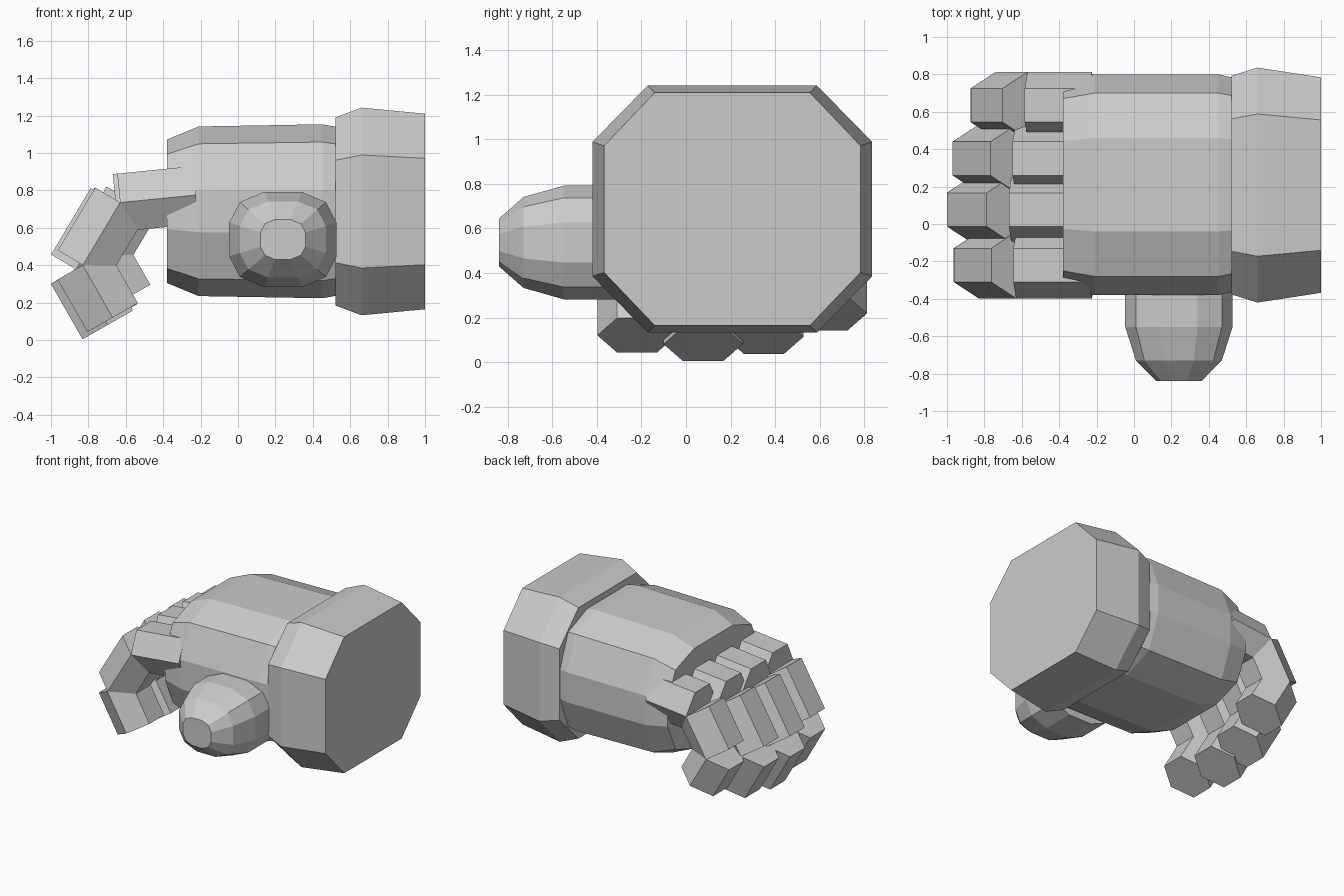
import bpy, bmesh
from mathutils import Vector

cube = bpy.data.objects.get("Cube")
if cube:
    bpy.data.objects.remove(cube, do_unlink=True)

grey = bpy.data.materials.new("plain grey")
grey.use_nodes = True
colour = (0.6, 0.6, 0.6, 1)
grey.diffuse_color = colour
grey.node_tree.nodes["Principled BSDF"].inputs["Base Color"].default_value = colour


def ring(quarter):
    """Mirror a quarter outline (u axis to v axis) into a closed outline."""
    pts = list(quarter)
    pts += [(-u, v) for u, v in reversed(quarter)]
    pts += [(-u, -v) for u, v in quarter]
    pts += [(u, -v) for u, v in reversed(quarter)]
    return list(dict.fromkeys((u + 0.0, v + 0.0) for u, v in pts))


def loft(name, outline, stations, u_axis, v_axis):
    """Skin an outline through stations of (centre, u scale, v scale)."""
    bm = bmesh.new()
    loops = [[bm.verts.new(Vector(c) + u_axis * (u * su) + v_axis * (v * sv))
              for u, v in outline] for c, su, sv in stations]
    n = len(outline)
    for a, b in zip(loops, loops[1:]):
        for i in range(n):
            j = (i + 1) % n
            bm.faces.new((a[i], a[j], b[j], b[i]))
    bm.faces.new(loops[0])
    bm.faces.new(loops[-1])
    bmesh.ops.recalc_face_normals(bm, faces=bm.faces)
    mesh = bpy.data.meshes.new(name)
    bm.to_mesh(mesh)
    bm.free()
    mesh.materials.append(grey)
    obj = bpy.data.objects.new(name, mesh)
    bpy.context.collection.objects.link(obj)
    return obj


X, Y, Z = Vector((1, 0, 0)), Vector((0, 1, 0)), Vector((0, 0, 1))

# Octagonal cuff around the wrist
cuff = ring([(0.628, 0.302), (0.38, 0.555)])
loft("cuff", cuff, [((x, 0.208, 0.687), sy, sz) for x, sy, sz in
                    [(0.52, 0.93, 0.905), (0.66, 1, 1), (1, 0.917, 0.942)]], Y, Z)

# Twelve-sided palm with tapered ends
palm = ring([(0.59, 0.115), (0.49, 0.37), (0.25, 0.465)])
loft("palm", palm, [((x, 0.21, 0.688), sy, sz) for x, sy, sz in
                    [(-0.38, 0.94, 0.825), (-0.21, 1, 0.975),
                     (0.45, 1, 1), (0.53, 0.97, 0.97)]], Y, Z)

# Rounded thumb stub
thumb = ring([(0.287, 0.09), (0.23, 0.2), (0.1, 0.255)])
loft("thumb", thumb, [((0.24, y, 0.537), s, s) for y, s in
                      [(-0.3, 1), (-0.55, 1), (-0.73, 0.8), (-0.84, 0.42)]], X, Z)

# Four curled fingers, each made of three hexagonal segments
hexagon = ring([(0.178, 0), (0.09, 0.155)])
bones = [("knuckle", Vector((-0.405, 0, -0.04))),
         ("middle", Vector((-0.2, 0, -0.335))),
         ("tip", Vector((0.16, 0, -0.28)))]
fingers = [("index", -0.22, 1.0), ("long", 0.077, 1.06),
           ("ring", 0.35, 1.01), ("little", 0.635, 0.85)]
for finger, y, length in fingers:
    start = Vector((-0.225, y, 0.775))
    for part, bone in bones:
        end = start + bone * length
        across = Y.cross(bone).normalized()
        loft(f"{finger}_finger_{part}", hexagon,
             [(start, 1, 1), (end, 1, 1)], Y, across)
        start = end
